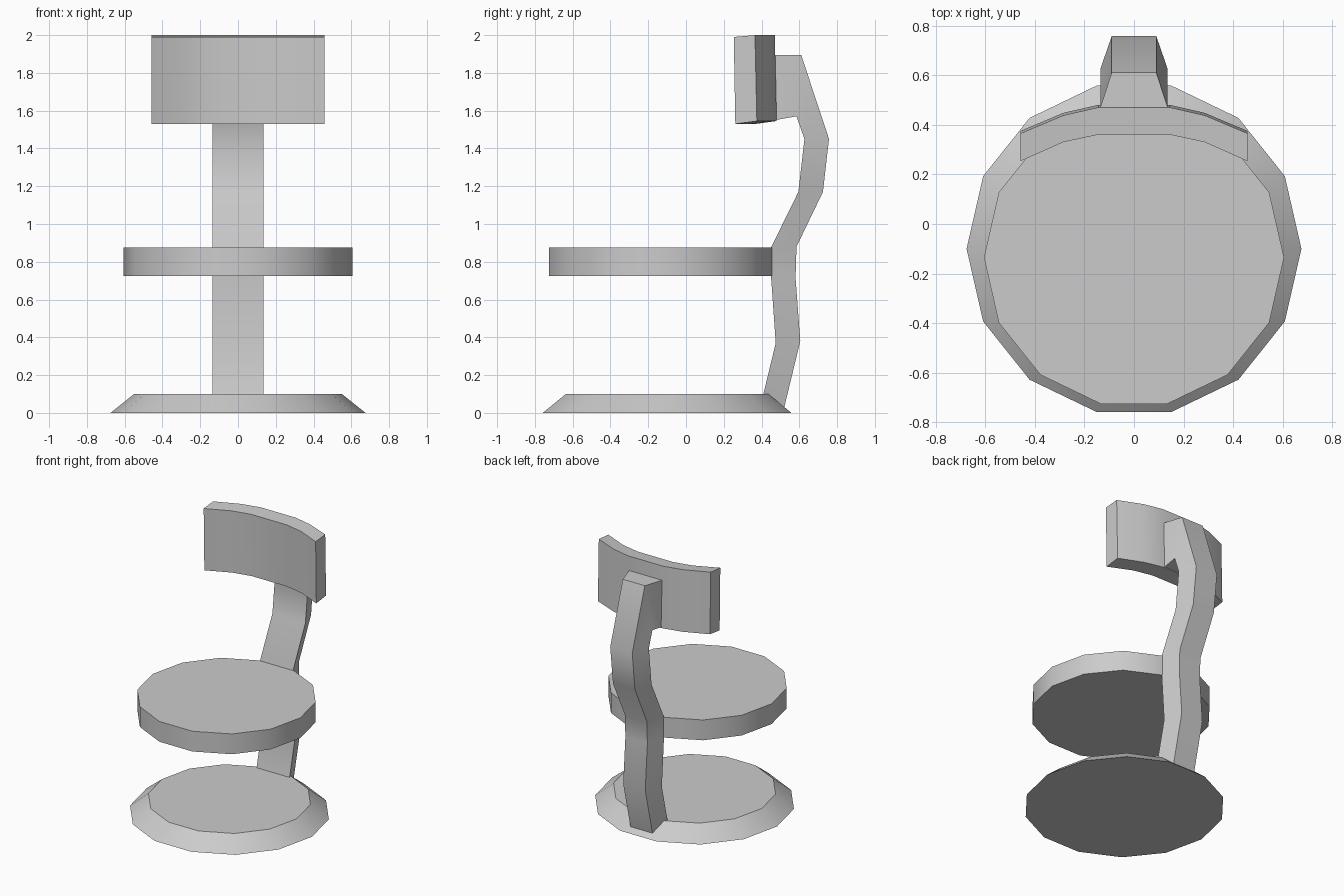
import bpy, bmesh, math

if "Cube" in bpy.data.objects:
    bpy.data.objects.remove(bpy.data.objects["Cube"])


def finish(name, bm):
    bmesh.ops.recalc_face_normals(bm, faces=bm.faces)
    me = bpy.data.meshes.new(name)
    bm.to_mesh(me)
    bm.free()
    ob = bpy.data.objects.new(name, me)
    bpy.context.collection.objects.link(ob)
    bpy.ops.object.select_all(action='DESELECT')
    ob.select_set(True)
    bpy.context.view_layer.objects.active = ob
    bpy.ops.object.shade_smooth_by_angle(angle=math.radians(35))
    return ob


def loft(name, rings):
    """Bridge equal-length closed rings of points and cap both ends."""
    bm = bmesh.new()
    vs = [[bm.verts.new(p) for p in ring] for ring in rings]
    n = len(vs[0])
    for a, b in zip(vs, vs[1:]):
        for i in range(n):
            j = (i + 1) % n
            bm.faces.new((a[i], a[j], b[j], b[i]))
    bm.faces.new(vs[0])
    bm.faces.new(vs[-1])
    return finish(name, bm)


def disc(r, y, z, n=14):
    return [(r * math.cos(math.tau * i / n), y + r * math.sin(math.tau * i / n), z)
            for i in range(n)]


# Tapered foot plate and round seat, both 14-sided
loft("base", [disc(0.675, -0.10, 0), disc(0.55, -0.10, 0.10)])
loft("seat", [disc(0.605, -0.135, 0.725), disc(0.605, -0.135, 0.875)])

# Curved post: front (y, z) and back (y, z) of each section, narrower at the back
post = [
    ((0.405, 0.08), (0.518, 0.02)),
    ((0.475, 0.37), (0.605, 0.38)),
    ((0.450, 0.725), (0.580, 0.715)),
    ((0.450, 0.875), (0.585, 0.88)),
    ((0.595, 1.17), (0.725, 1.17)),
    ((0.627, 1.45), (0.757, 1.45)),
    ((0.585, 1.57), (0.610, 1.895)),
    ((0.472, 1.55), (0.472, 1.895)),
]
rings = []
for k, ((fy, fz), (by, bz)) in enumerate(post):
    w = 0.135 if k == len(post) - 1 else 0.09
    rings.append([(-0.135, fy, fz), (0.135, fy, fz), (w, by, bz), (-w, by, bz)])
loft("back_post", rings)

# Curved backrest: (x, outer y, inner y) of half the arc, mirrored across x
half = [(0.145, 0.47, 0.36), (0.285, 0.438, 0.33), (0.458, 0.365, 0.253)]
arc = [(-x, o, i) for x, o, i in reversed(half)] + half
loft("backrest", [[(x, i + 0.008, 1.53), (x, o + 0.01, 1.545),
                   (x, o, 2.0), (x, i, 1.99)] for x, o, i in arc])
